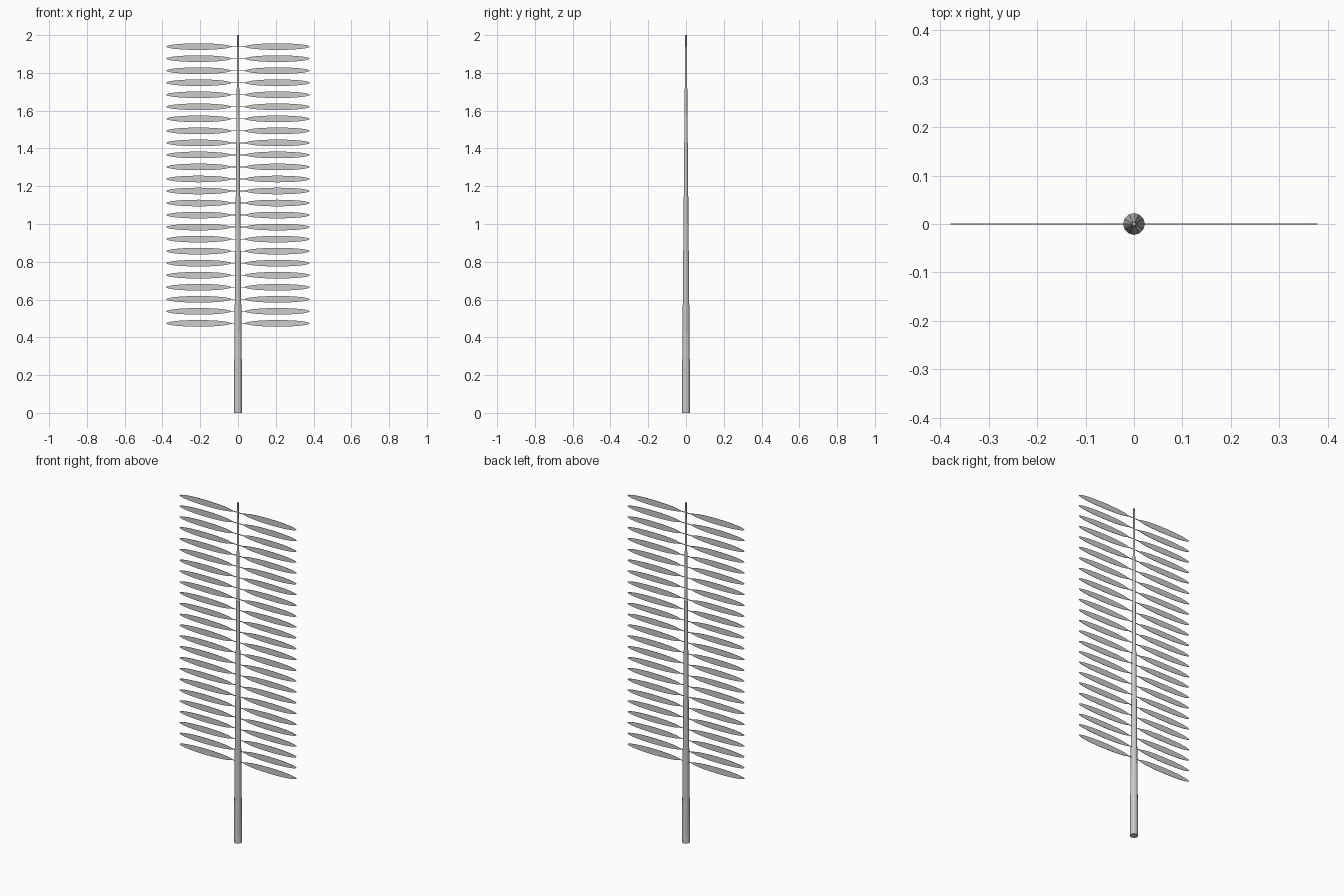
import bpy, bmesh, math

if "Cube" in bpy.data.objects:
    bpy.data.objects.remove(bpy.data.objects["Cube"])

grey = bpy.data.materials.new("plain grey")
grey.diffuse_color = (0.6, 0.6, 0.6, 1)
grey.use_nodes = True
grey.node_tree.nodes["Principled BSDF"].inputs["Base Color"].default_value = grey.diffuse_color


def finish(bm, name):
    bmesh.ops.recalc_face_normals(bm, faces=bm.faces)
    me = bpy.data.meshes.new(name)
    bm.to_mesh(me)
    bm.free()
    me.materials.append(grey)
    ob = bpy.data.objects.new(name, me)
    bpy.context.collection.objects.link(ob)
    return ob


# Stem: twelve-sided shaft with a straight taper
bm = bmesh.new()
bmesh.ops.create_cone(bm, cap_ends=True, segments=12,
                      radius1=0.0225, radius2=0.004, depth=2.0)
bmesh.ops.translate(bm, vec=(0, 0, 1), verts=bm.verts)
finish(bm, "stem")

# Leaflets: thin oval blades on narrow stalks, 24 on each side
MID, REACH, WIDE, STEPS = 0.209, 0.170, 0.0175, 12
half = [(0, 0.002), (0.035, 0.002)]
for j in range(1, STEPS + 1):
    u = -math.cos(math.pi * j / STEPS)
    half.append((MID + REACH * u,
                 max(0.002, WIDE * math.sin(math.pi * j / STEPS))))
ROWS, LOW, HIGH, T = 24, 0.474, 1.939, 0.001
for side, label in ((1, "right"), (-1, "left")):
    bm = bmesh.new()
    for i in range(ROWS):
        z = LOW + (HIGH - LOW) * i / (ROWS - 1)
        sections = [[bm.verts.new((side * x, y, z + s * h))
                     for y, s in ((-T, -1), (T, -1), (T, 1), (-T, 1))]
                    for x, h in half]
        for a, b in zip(sections, sections[1:]):
            for k in range(4):
                n = (k + 1) % 4
                bm.faces.new((a[k], a[n], b[n], b[k]))
        bm.faces.new(sections[0])
        bm.faces.new(sections[-1])
    finish(bm, label + "_leaflets")
